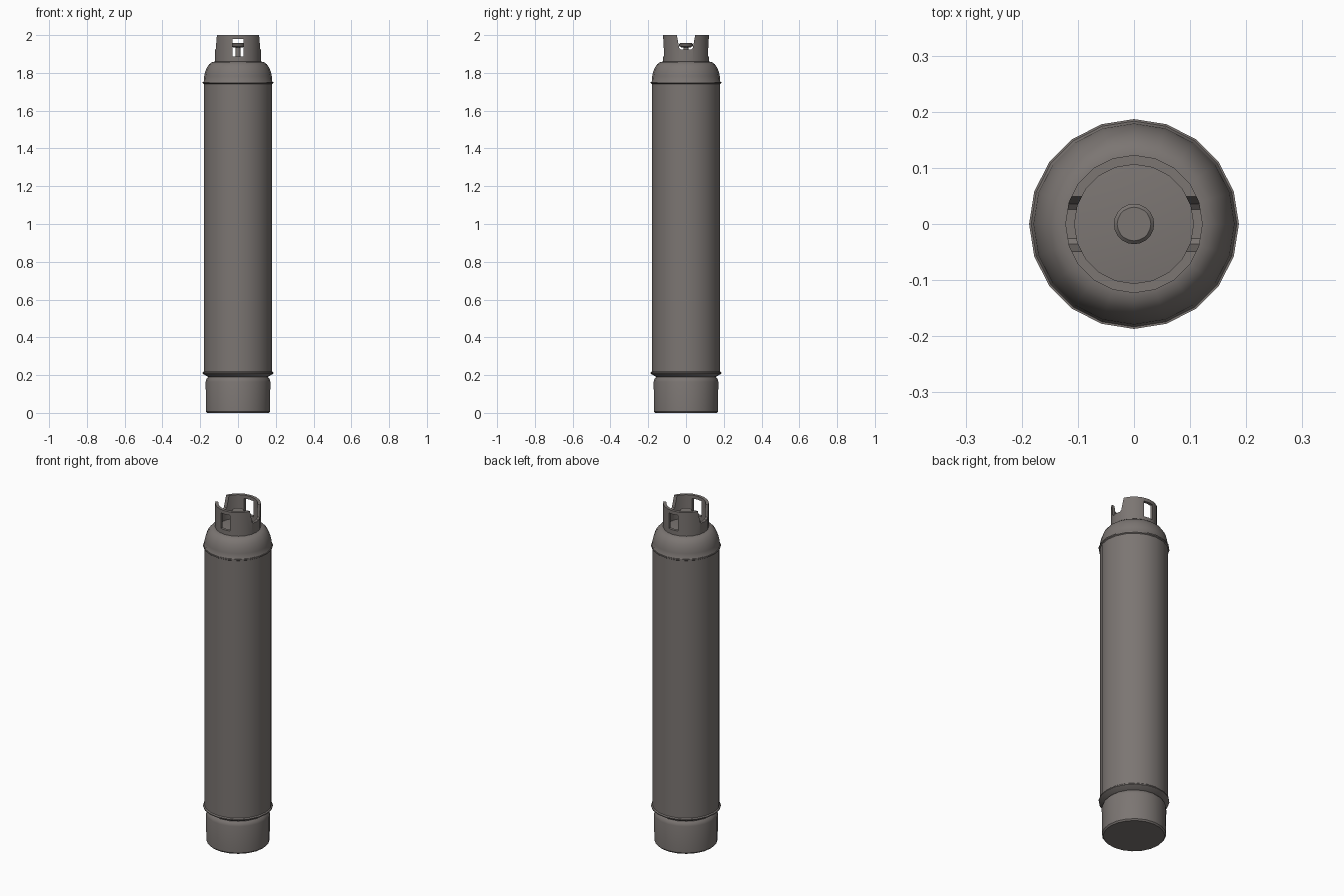
import bpy, bmesh, math
from mathutils import Vector

if "Cube" in bpy.data.objects:
    bpy.data.objects.remove(bpy.data.objects["Cube"])

paint = bpy.data.materials.new("warm grey paint")
paint.use_nodes = True
colour = (0.2, 0.18, 0.17, 1)
paint.diffuse_color = colour
paint.node_tree.nodes["Principled BSDF"].inputs["Base Color"].default_value = colour
SIDES = 20


def finish(name, bm, smooth=True):
    bmesh.ops.recalc_face_normals(bm, faces=bm.faces[:])
    mesh = bpy.data.meshes.new(name)
    bm.to_mesh(mesh)
    bm.free()
    obj = bpy.data.objects.new(name, mesh)
    bpy.context.collection.objects.link(obj)
    mesh.materials.append(paint)
    if smooth:
        shade(obj)
    return obj


def select(obj):
    bpy.ops.object.select_all(action="DESELECT")
    obj.select_set(True)
    bpy.context.view_layer.objects.active = obj


def shade(obj):
    select(obj)
    bpy.ops.object.shade_smooth_by_angle(angle=math.radians(35))


def lathe(name, profile, closed=False, smooth=True):
    """Spin (radius, height) points about z; open profiles are capped."""
    bm = bmesh.new()
    rings = [[bm.verts.new((r * math.cos(a), r * math.sin(a), z))
              for a in (2 * math.pi * i / SIDES for i in range(SIDES))]
             for r, z in profile]
    pairs = list(zip(rings, rings[1:]))
    if closed:
        pairs.append((rings[-1], rings[0]))
    else:
        bm.faces.new(rings[0])
        bm.faces.new(rings[-1])
    for low, high in pairs:
        for i in range(SIDES):
            j = (i + 1) % SIDES
            bm.faces.new((low[i], low[j], high[j], high[i]))
    return finish(name, bm, smooth)


def prism(name, outline, along_x):
    """Extrude an (across, height) outline right through the collar."""
    bm = bmesh.new()
    point = (lambda u, z: (-0.3, u, z)) if along_x else (lambda u, z: (u, -0.3, z))
    face = bm.faces.new([bm.verts.new(point(u, z)) for u, z in outline])
    new = bmesh.ops.extrude_face_region(bm, geom=[face])["geom"]
    shift = Vector((0.6, 0, 0)) if along_x else Vector((0, 0.6, 0))
    bmesh.ops.translate(bm, vec=shift,
                        verts=[v for v in new if isinstance(v, bmesh.types.BMVert)])
    obj = finish(name, bm, False)
    obj.hide_render = True
    return obj


# Foot ring with rounded shoulder
lathe("foot", [(0.163, 0), (0.17, 0.008), (0.171, 0.165),
               (0.167, 0.18), (0.158, 0.19), (0.14, 0.193)])

# Tank shell with a lip at each end
lathe("tank_body", [(0.14, 0.185), (0.163, 0.193), (0.187, 0.208), (0.187, 0.214),
                    (0.181, 0.219), (0.181, 1.742), (0.187, 1.746), (0.187, 1.753)])

# Domed shoulder
dome = [(0.187, 1.748), (0.181, 1.756)]
for step in range(1, 7):
    a = math.radians(15 * step)
    dome.append((0.123 + 0.058 * math.cos(a), 1.756 + 0.104 * math.sin(a)))
lathe("shoulder", dome)

# Valve guard: a ring with front and back windows and open sides
guard = lathe("valve_guard", [(0.122, 1.85), (0.123, 2.0), (0.106, 2.0), (0.106, 1.85)],
              closed=True, smooth=False)
cutters = [
    prism("window_cutter", [(-0.03, 1.887), (0.03, 1.887), (0.03, 1.98), (-0.03, 1.98)], False),
    prism("side_cutter", [(-0.026, 1.923), (0.026, 1.923), (0.036, 1.932), (0.058, 2.05),
                          (-0.058, 2.05), (-0.036, 1.932)], True),
]
for cutter in cutters:
    cut = guard.modifiers.new("cut", "BOOLEAN")
    cut.operation = "DIFFERENCE"
    cut.solver = "EXACT"
    cut.object = cutter
    select(guard)
    bpy.ops.object.modifier_apply(modifier=cut.name)
    bpy.data.objects.remove(cutter)
shade(guard)

# Valve stem and hand knob
lathe("valve_stem", [(0.013, 1.85), (0.013, 1.945)])
lathe("valve_knob", [(0.024, 1.935), (0.036, 1.942), (0.036, 1.952), (0.03, 1.958)])
